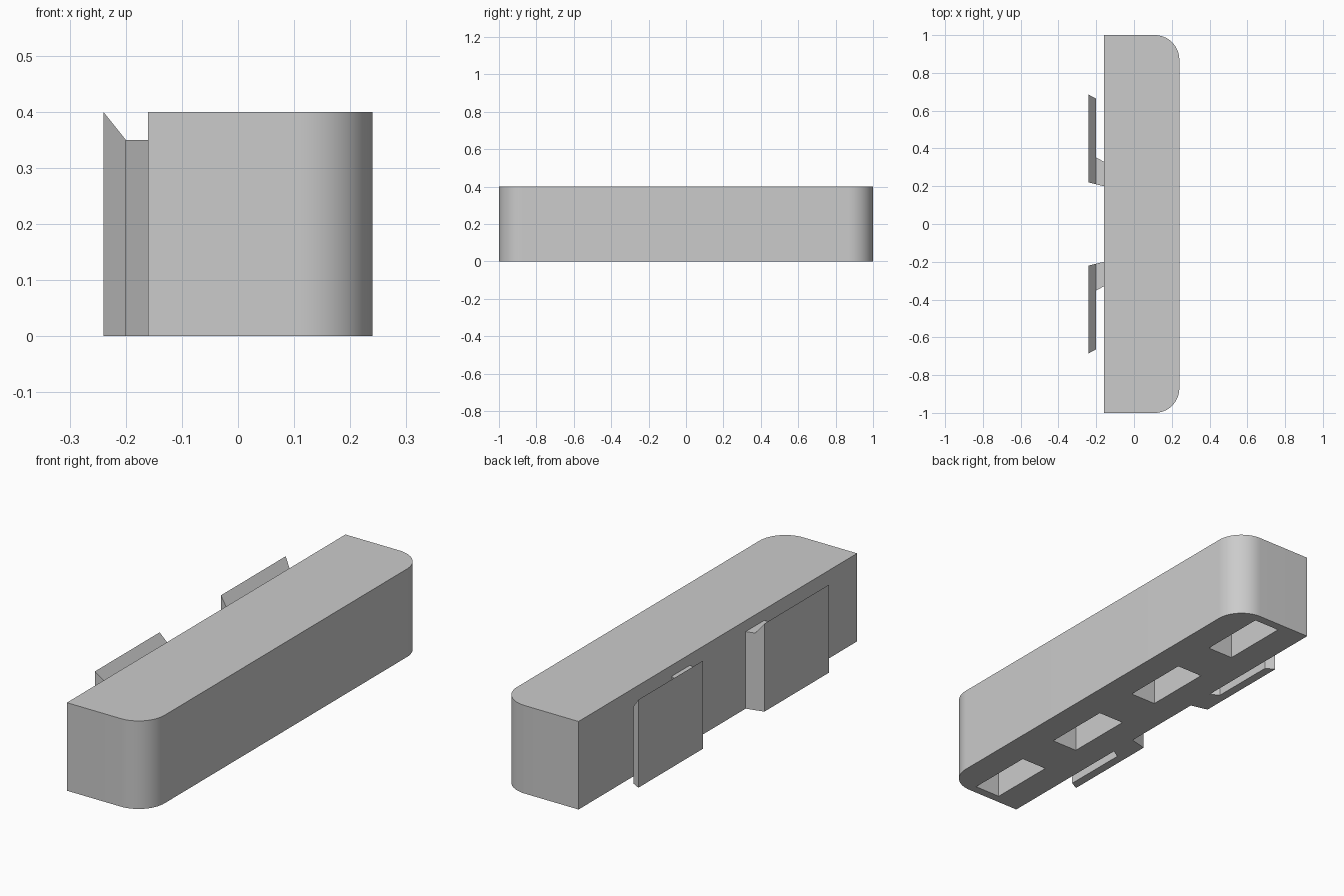
import bpy
import bmesh
import math
from mathutils import Matrix, Vector

if "Cube" in bpy.data.objects:
    bpy.data.objects.remove(bpy.data.objects["Cube"], do_unlink=True)

HEIGHT = 0.4
BACK, MID, OUTER, FRONT = -0.16, -0.2, -0.24, 0.24

grey = bpy.data.materials.new("plain_grey")
grey.use_nodes = True
colour = (0.6, 0.6, 0.6, 1)
grey.diffuse_color = colour
grey.node_tree.nodes["Principled BSDF"].inputs["Base Color"].default_value = colour


def add_box(bm, low, high):
    low, high = Vector(low), Vector(high)
    matrix = Matrix.Translation((low + high) / 2) @ Matrix.Diagonal((*(high - low), 1))
    return bmesh.ops.create_cube(bm, size=1, matrix=matrix)


def make_object(name, bm):
    bmesh.ops.recalc_face_normals(bm, faces=bm.faces)
    mesh = bpy.data.meshes.new(name)
    bm.to_mesh(mesh)
    bm.free()
    mesh.materials.append(grey)
    obj = bpy.data.objects.new(name, mesh)
    bpy.context.collection.objects.link(obj)
    return obj


# Bar body with two rounded vertical corners
bm = bmesh.new()
add_box(bm, (BACK, -1, 0), (FRONT, 1, HEIGHT))
corners = [e for e in bm.edges
           if all(v.co.x > 0 for v in e.verts)
           and abs(e.verts[0].co.z - e.verts[1].co.z) > 0.1]
bmesh.ops.bevel(bm, geom=corners, offset=0.13, segments=16, profile=0.5,
                affect='EDGES')
body = make_object("bar_body", bm)

# Four pockets cut into the underside
bm = bmesh.new()
for centre in (-0.8, -0.27, 0.27, 0.8):
    add_box(bm, (-0.025, centre - 0.16, -0.1), (0.105, centre + 0.16, 0.36))
cutter = make_object("pocket_cutter", bm)
cutter.hide_render = True

cut = body.modifiers.new("pockets", 'BOOLEAN')
cut.operation = 'DIFFERENCE'
cut.solver = 'EXACT'
cut.object = cutter
bpy.context.view_layer.objects.active = body
body.select_set(True)
bpy.ops.object.modifier_apply(modifier=cut.name)
bpy.data.objects.remove(cutter, do_unlink=True)
bpy.ops.object.shade_smooth_by_angle(angle=math.radians(30))


# Hooked clips: a short stem carrying a plate with a sloped top
def make_clip(name, side):
    outline = [(BACK, 0.2), (MID, 0.21), (OUTER, 0.22),
               (OUTER, 0.685), (MID, 0.663), (MID, 0.352), (BACK, 0.33)]
    bm = bmesh.new()
    bottom = [bm.verts.new((x, side * y, 0)) for x, y in outline]
    top = [bm.verts.new((x, side * y, HEIGHT if x == OUTER else 0.35))
           for x, y in outline]
    for ring in (bottom, top):
        bm.faces.new([ring[i] for i in (0, 1, 5, 6)])
        bm.faces.new([ring[i] for i in (1, 2, 3, 4, 5)])
    for i in range(len(outline)):
        j = (i + 1) % len(outline)
        bm.faces.new((bottom[i], bottom[j], top[j], top[i]))
    return make_object(name, bm)


make_clip("back_clip", 1)
make_clip("front_clip", -1)
